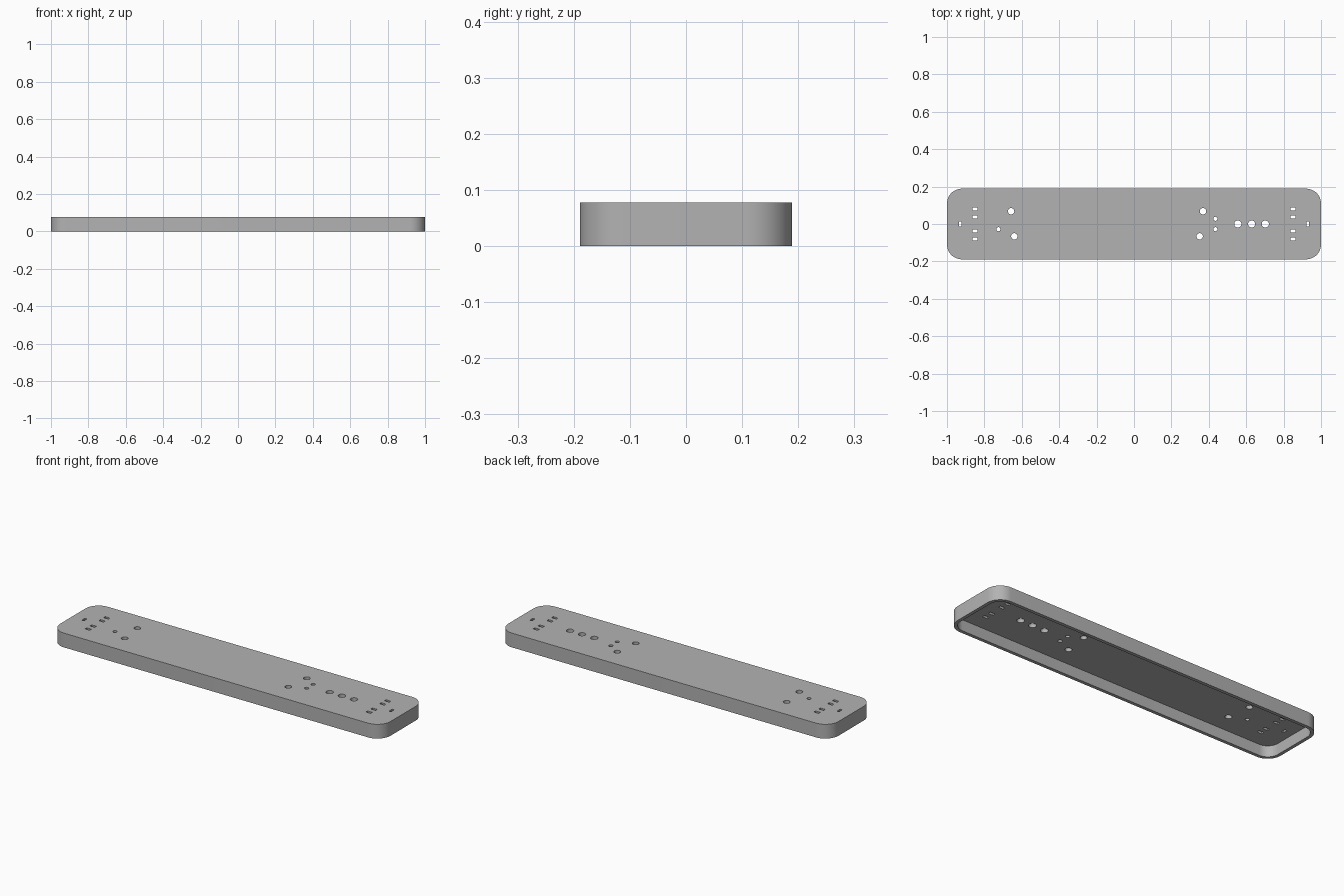
import bpy
import bmesh
from math import cos, sin, pi, radians

if "Cube" in bpy.data.objects:
    bpy.data.objects.remove(bpy.data.objects["Cube"], do_unlink=True)

LENGTH, WIDTH, HEIGHT = 2.0, 0.378, 0.078
RADIUS, WALL = 0.08, 0.018

grey = bpy.data.materials.new("plain grey")
grey.use_nodes = True
grey.diffuse_color = (0.45, 0.45, 0.45, 1)
grey.node_tree.nodes["Principled BSDF"].inputs["Base Color"].default_value = grey.diffuse_color


def rounded_outline(length, width, radius, steps=12):
    points = []
    for corner, (sx, sy) in enumerate([(1, 1), (-1, 1), (-1, -1), (1, -1)]):
        for i in range(steps + 1):
            a = (corner + i / steps) * pi / 2
            points.append((sx * (length / 2 - radius) + radius * cos(a),
                           sy * (width / 2 - radius) + radius * sin(a)))
    return points


def circle(x, y, r, sides=24):
    return [(x + r * cos(2 * pi * i / sides), y + r * sin(2 * pi * i / sides))
            for i in range(sides)]


def rectangle(x, y, w, d):
    return [(x + sx * w / 2, y + sy * d / 2)
            for sx, sy in [(1, 1), (-1, 1), (-1, -1), (1, -1)]]


def prism(name, outlines, z0, z1):
    """Extrude closed outlines upward into one object."""
    bm = bmesh.new()
    for outline in outlines:
        base = bm.faces.new([bm.verts.new((x, y, z0)) for x, y in outline])
        side = bmesh.ops.extrude_face_region(bm, geom=[base], use_keep_orig=True)
        for v in side["geom"]:
            if isinstance(v, bmesh.types.BMVert):
                v.co.z = z1
    bmesh.ops.recalc_face_normals(bm, faces=bm.faces)
    mesh = bpy.data.meshes.new(name)
    bm.to_mesh(mesh)
    bm.free()
    mesh.materials.append(grey)
    ob = bpy.data.objects.new(name, mesh)
    bpy.context.collection.objects.link(ob)
    return ob


# Cover body and the hollow under it
cover = prism("cover", [rounded_outline(LENGTH, WIDTH, RADIUS)], 0, HEIGHT)
hollow = prism("hollow_cutter", [rounded_outline(
    LENGTH - 2 * WALL, WIDTH - 2 * WALL, RADIUS - WALL)], -0.05, HEIGHT - WALL)

# Slots mirrored at both ends
holes = []
for side in (-1, 1):
    holes.append(rectangle(side * 0.93, 0, 0.013, 0.027))
    for y in (-0.08, -0.038, 0.038, 0.08):
        holes.append(rectangle(side * 0.85, y, 0.029, 0.015))

# Round holes: single row, mounting pairs and small pins
holes += [circle(x, 0, 0.019) for x in (0.555, 0.629, 0.702)]
holes += [circle(x, y, 0.017) for x, y in
          [(-0.657, 0.068), (-0.64, -0.066), (0.369, 0.068), (0.351, -0.066)]]
holes += [circle(x, y, 0.011) for x, y in
          [(-0.725, -0.028), (0.435, 0.028), (0.435, -0.028)]]
punch = prism("hole_cutter", holes, HEIGHT / 2, HEIGHT + 0.05)

# Cut, then tidy up
bpy.ops.object.select_all(action="DESELECT")
cover.select_set(True)
bpy.context.view_layer.objects.active = cover
for cutter in (hollow, punch):
    cutter.hide_render = True
    mod = cover.modifiers.new(cutter.name, "BOOLEAN")
    mod.operation, mod.solver, mod.object = "DIFFERENCE", "EXACT", cutter
    bpy.ops.object.modifier_apply(modifier=mod.name)
    bpy.data.objects.remove(cutter, do_unlink=True)
bpy.ops.object.shade_smooth_by_angle(angle=radians(30))
